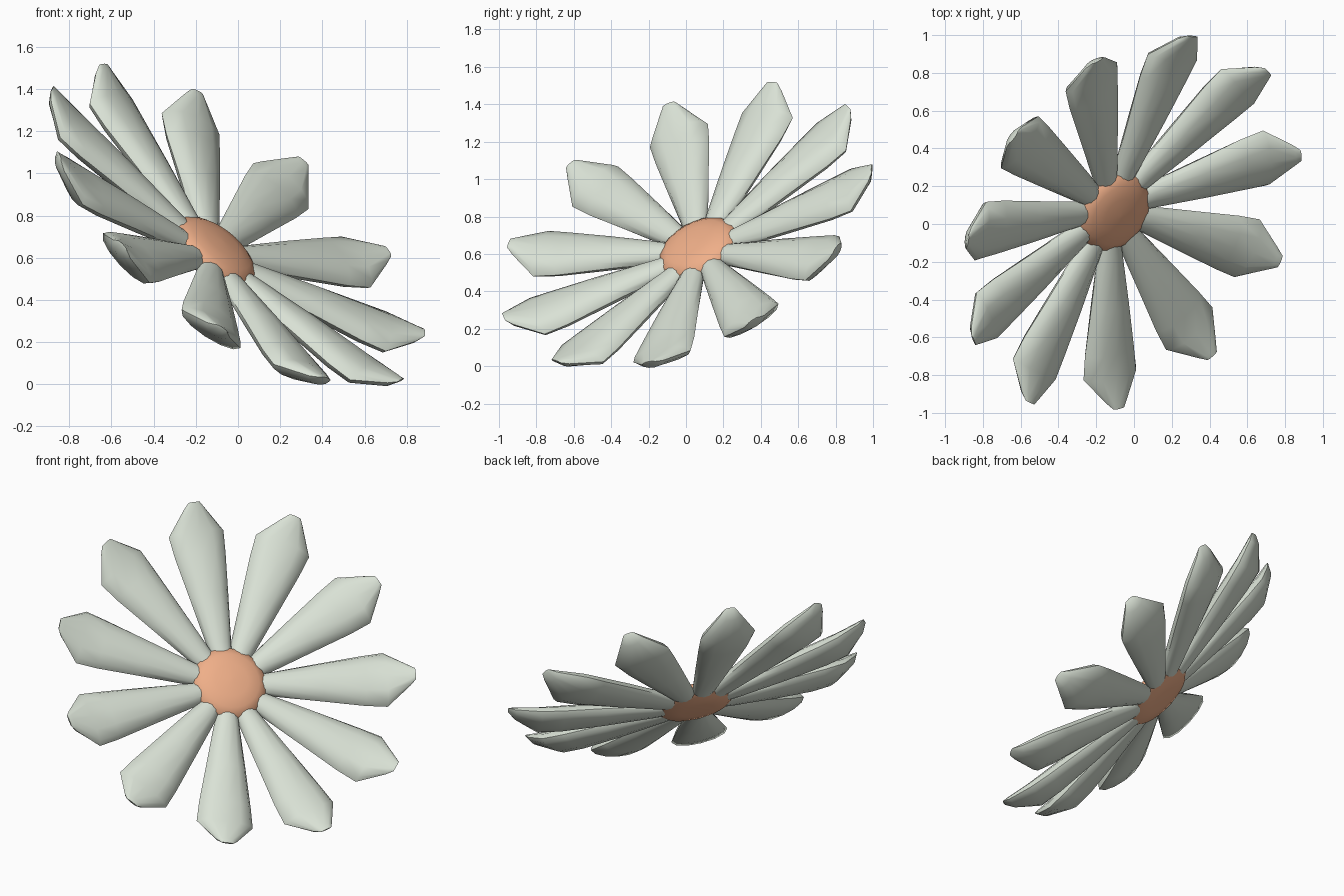
import bpy, bmesh, math
from mathutils import Vector, Matrix

if "Cube" in bpy.data.objects:
    bpy.data.objects.remove(bpy.data.objects["Cube"])

# Flower frame: origin at the hub, local z along the flower's facing direction
HUB = Vector((-0.10, 0.06, 0.64))
n = Vector((0.571, -0.40, 0.714)).normalized()
u = Vector((-n.y, n.x, 0)).normalized()
v = n.cross(u)
FRAME = Matrix.Translation(HUB) @ Matrix((u, v, n)).transposed().to_4x4()


def material(name, color):
    m = bpy.data.materials.new(name)
    m.diffuse_color = color
    m.use_nodes = True
    m.node_tree.nodes["Principled BSDF"].inputs["Base Color"].default_value = m.diffuse_color
    return m


def loft(name, rings, mat, angle):
    """Skin a list of closed rings, cap both ends, shade smooth by angle."""
    bm = bmesh.new()
    loops = [[bm.verts.new(p) for p in ring] for ring in rings]
    k = len(loops[0])
    for a, b in zip(loops, loops[1:]):
        for i in range(k):
            bm.faces.new((a[i], a[(i + 1) % k], b[(i + 1) % k], b[i]))
    bm.faces.new(loops[0])
    bm.faces.new(loops[-1])
    bmesh.ops.recalc_face_normals(bm, faces=bm.faces)
    mesh = bpy.data.meshes.new(name)
    bm.to_mesh(mesh)
    bm.free()
    mesh.materials.append(mat)
    ob = bpy.data.objects.new(name, mesh)
    bpy.context.collection.objects.link(ob)
    bpy.ops.object.select_all(action='DESELECT')
    ob.select_set(True)
    bpy.context.view_layer.objects.active = ob
    bpy.ops.object.shade_smooth_by_angle(angle=math.radians(angle))
    return ob


petal_mat = material("petal_sage", (0.70, 0.76, 0.67, 1))
hub_mat = material("hub_orange", (0.87, 0.43, 0.25, 1))

# Hub: shallow dome with a nearly flat back (radius, height)
hub_profile = [(0.10, -0.08), (0.19, -0.07), (0.225, -0.045), (0.23, -0.02),
               (0.215, 0.01), (0.17, 0.035), (0.10, 0.05), (0.01, 0.055)]
hub = loft("flower_hub", [[(r * math.cos(t), r * math.sin(t), z)
                           for t in (2 * math.pi * i / 24 for i in range(24))]
                          for r, z in hub_profile], hub_mat, 40)
hub.matrix_world = FRAME

# Petal stations: distance out, half width, edge height, bulge above, bulge below
stations = [(0.12, 0.055, -0.035, 0.045, 0.035),
            (0.25, 0.075, -0.025, 0.055, 0.04),
            (0.55, 0.120, 0.01, 0.065, 0.055),
            (0.80, 0.157, 0.035, 0.07, 0.055),
            (0.93, 0.170, 0.055, 0.065, 0.05),
            (1.06, 0.065, 0.13, 0.03, 0.035),
            (1.09, 0.035, 0.158, 0.008, 0.008)]
section = [(math.cos(t), math.sin(t)) for t in (2 * math.pi * i / 12 for i in range(12))]
rings = [[(x, w * s, h + q * (up if q > 0 else down)) for s, q in section]
         for x, w, h, up, down in stations]
petal = loft("petal", rings, petal_mat, 50)

# Ring of eleven petals sharing one mesh
COUNT = 11
for i in range(COUNT):
    ob = petal if i == 0 else bpy.data.objects.new("petal", petal.data)
    if i:
        bpy.context.collection.objects.link(ob)
    ob.matrix_world = FRAME @ Matrix.Rotation(math.radians(89) + 2 * math.pi * i / COUNT, 4, 'Z')
